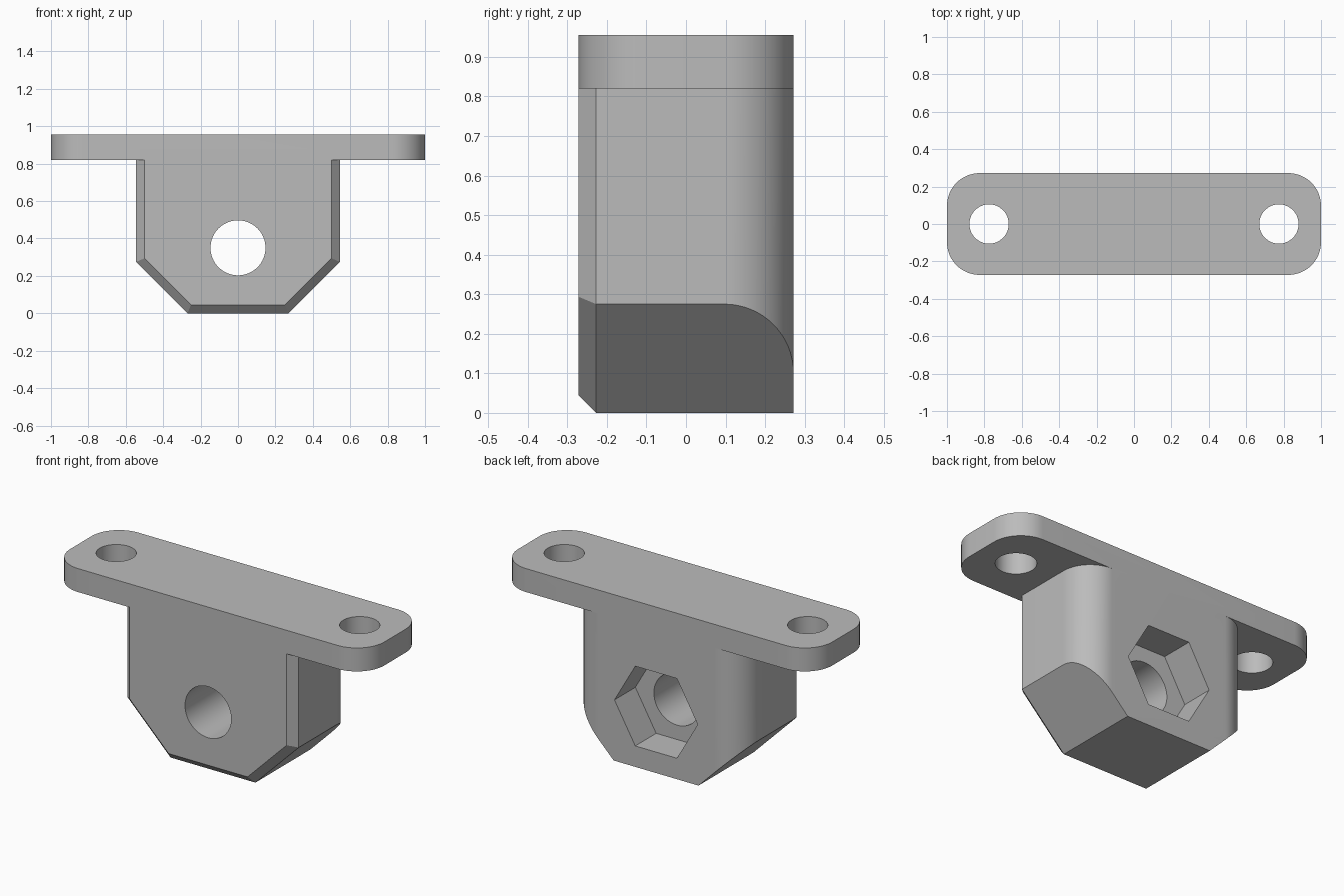
import bpy, bmesh, math
from mathutils import Matrix, Vector

cube = bpy.data.objects.get("Cube")
if cube:
    bpy.data.objects.remove(cube, do_unlink=True)

grey = bpy.data.materials.new("light grey")
grey.use_nodes = True
grey.diffuse_color = (0.5, 0.5, 0.5, 1)
grey.node_tree.nodes["Principled BSDF"].inputs["Base Color"].default_value = (0.5, 0.5, 0.5, 1)

HALF_Y, TOP, PLATE_Z = 0.272, 0.955, 0.82
HOLE_Z, CORNER = 0.35, 0.175


def make_object(name, bm):
    bmesh.ops.recalc_face_normals(bm, faces=bm.faces)
    mesh = bpy.data.meshes.new(name)
    bm.to_mesh(mesh)
    bm.free()
    mesh.materials.append(grey)
    obj = bpy.data.objects.new(name, mesh)
    bpy.context.collection.objects.link(obj)
    return obj


def prism(name, outline, low, high):
    """Extrude an xy outline from z = low to z = high."""
    bm = bmesh.new()
    face = bm.faces.new([bm.verts.new((x, y, low)) for x, y in outline])
    up = bmesh.ops.extrude_face_region(bm, geom=[face])["geom"]
    verts = [v for v in up if isinstance(v, bmesh.types.BMVert)]
    bmesh.ops.translate(bm, verts=verts, vec=(0, 0, high - low))
    return make_object(name, bm)


def arc(cx, cy, radius, start, steps=16):
    """Quarter arc, anticlockwise from the start angle in degrees."""
    angles = [math.radians(start + 90 * i / steps) for i in range(steps + 1)]
    return [(cx + radius * math.cos(a), cy + radius * math.sin(a)) for a in angles]


def cylinder(name, radius, depth, sides, matrix):
    bm = bmesh.new()
    bmesh.ops.create_cone(bm, cap_ends=True, segments=sides, radius1=radius,
                          radius2=radius, depth=depth, matrix=matrix)
    return make_object(name, bm)


def combine(target, other, operation):
    """Apply a boolean, then remove the helper."""
    mod = target.modifiers.new(operation.lower(), 'BOOLEAN')
    mod.operation, mod.object, mod.solver = operation, other, 'EXACT'
    bpy.context.view_layer.objects.active = target
    bpy.ops.object.modifier_apply(modifier=mod.name)
    bpy.data.objects.remove(other, do_unlink=True)


# Body: chamfered front corners, rounded rear corners
W, CH = 0.545, 0.045
rear_x, rear_y = W - CORNER, HALF_Y - CORNER
body = prism("bracket",
             [(-W + CH, -HALF_Y), (W - CH, -HALF_Y), (W, -HALF_Y + CH)]
             + arc(rear_x, rear_y, CORNER, 0) + arc(-rear_x, rear_y, CORNER, 90)
             + [(-W, -HALF_Y + CH)], 0, PLATE_Z + 0.05)

# Slanted lower corners and the chamfer along the lower front edges
FOOT = 0.27
slope = math.sqrt(0.5)
cuts = [((FOOT * s, 0, 0), (s * slope, 0, -slope)) for s in (1, -1)]
front = -HALF_Y + CH
cuts.append(((0, front, 0), (0, -1, -1)))
cuts += [((FOOT * s, front, 0), (s * slope, -1, -slope)) for s in (1, -1)]
bm = bmesh.new()
bm.from_mesh(body.data)
for point, normal in cuts:
    geom = bm.verts[:] + bm.edges[:] + bm.faces[:]
    bmesh.ops.bisect_plane(bm, geom=geom, dist=1e-5, plane_co=point,
                           plane_no=Vector(normal).normalized(), clear_outer=True)
    bmesh.ops.holes_fill(bm, edges=[e for e in bm.edges if e.is_boundary], sides=0)
bmesh.ops.recalc_face_normals(bm, faces=bm.faces)
bm.to_mesh(body.data)
bm.free()

# Mounting plate with rounded corners
px, py = 1 - CORNER, HALF_Y - CORNER
plate = prism("mounting_plate",
              arc(px, py, CORNER, 0) + arc(-px, py, CORNER, 90)
              + arc(-px, -py, CORNER, 180) + arc(px, -py, CORNER, 270), PLATE_Z, TOP)
combine(body, plate, 'UNION')

# Screw holes through the plate
for side in (1, -1):
    combine(body, cylinder("screw_hole", 0.105, 1, 64,
                           Matrix.Translation((side * 0.775, 0, TOP))), 'DIFFERENCE')

# Bolt hole through the body, with a six-sided nut pocket at the rear
along_y = Matrix.Rotation(math.pi / 2, 4, 'X')
combine(body, cylinder("bolt_hole", 0.147, 2, 64,
                       Matrix.Translation((0, 0, HOLE_Z)) @ along_y), 'DIFFERENCE')
POCKET = 0.19
flat_top = Matrix.Rotation(math.pi / 6, 4, 'Z')
spin = Matrix.Identity(4)
hexagon = [(0.265 * math.cos(math.pi / 3 * i), 0.265 * math.sin(math.pi / 3 * i))
           for i in range(6)]
nut = prism("nut_pocket", hexagon, -POCKET, 0.2)
nut.data.transform(Matrix.Translation((0, HALF_Y, HOLE_Z))
                   @ Matrix.Rotation(-math.pi / 2, 4, 'X'))
combine(body, nut, 'DIFFERENCE')

# Smooth the curved walls, keep the edges sharp
bpy.ops.object.select_all(action='DESELECT')
body.select_set(True)
bpy.context.view_layer.objects.active = body
bpy.ops.object.shade_smooth_by_angle(angle=math.radians(25))
